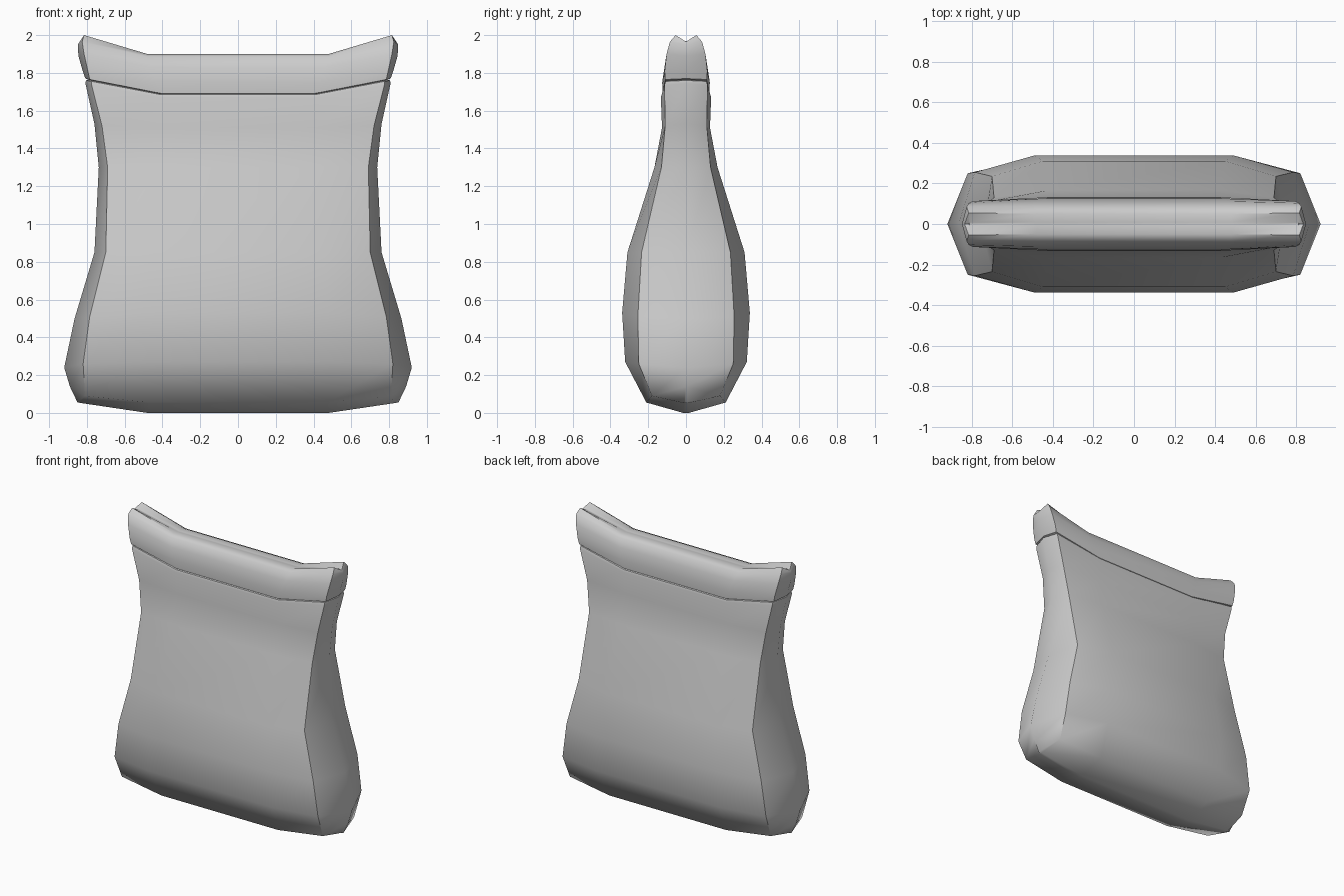
import bpy, bmesh, math


def loft(name, rings):
    """Ten-sided rings: (flat x,y,z), (corner x,y,z), (side x,z)."""
    bm = bmesh.new()
    loops = []
    for (f, d, zf), (c, e, zc), (t, zt) in rings:
        pts = [(f, -d, zf), (c, -e, zc), (t, 0, zt), (c, e, zc), (f, d, zf),
               (-f, d, zf), (-c, e, zc), (-t, 0, zt), (-c, -e, zc), (-f, -d, zf)]
        loops.append([bm.verts.new(p) for p in pts])
    for a, b in zip(loops, loops[1:]):
        for i in range(10):
            j = (i + 1) % 10
            bm.faces.new((a[i], a[j], b[j], b[i]))
    # close both ends with strips running across the thickness
    for r in (loops[0], loops[-1]):
        for ids in ((1, 2, 3), (0, 1, 3, 4), (9, 0, 4, 5), (8, 9, 5, 6), (6, 7, 8)):
            bm.faces.new([r[i] for i in ids])
    bmesh.ops.remove_doubles(bm, verts=bm.verts, dist=0.0005)
    bmesh.ops.dissolve_degenerate(bm, edges=bm.edges, dist=0.0001)
    bmesh.ops.recalc_face_normals(bm, faces=bm.faces)
    me = bpy.data.meshes.new(name)
    bm.to_mesh(me)
    bm.free()
    ob = bpy.data.objects.new(name, me)
    bpy.context.collection.objects.link(ob)
    bpy.context.view_layer.objects.active = ob
    ob.select_set(True)
    bpy.ops.object.shade_smooth_by_angle(angle=math.radians(50))
    ob.select_set(False)
    return ob


# puffed pouch, bottom seam to the lip under the fold
loft("bag_body", [
    ((.48, .015, .00), (.83, .01, .052), (.85, .056)),
    ((.47, .21, .055), (.81, .18, .09), (.89, .14)),
    ((.50, .322, .27), (.82, .25, .26), (.92, .24)),
    ((.49, .338, .53), (.785, .255, .51), (.865, .50)),
    ((.45, .31, .85), (.70, .235, .85), (.76, .85)),
    ((.42, .167, 1.30), (.69, .13, 1.30), (.737, 1.30)),
    ((.41, .127, 1.51), (.72, .11, 1.52), (.76, 1.53)),
    ((.41, .133, 1.67), (.775, .114, 1.735), (.808, 1.745)),
    ((.41, .128, 1.685), (.775, .108, 1.755), (.805, 1.76)),
    ((.41, .110, 1.69), (.765, .090, 1.76), (.785, 1.765)),
])

# folded top band with raised, notched ends
loft("top_band", [
    ((.41, .105, 1.68), (.76, .085, 1.755), (.78, 1.76)),
    ((.41, .124, 1.692), (.785, .110, 1.765), (.808, 1.77)),
    ((.43, .126, 1.75), (.795, .113, 1.81), (.822, 1.81)),
    ((.46, .112, 1.83), (.815, .103, 1.90), (.845, 1.89)),
    ((.48, .085, 1.885), (.825, .085, 1.965), (.848, 1.95)),
    ((.48, .050, 1.90), (.815, .055, 2.00), (.835, 1.965)),
    ((.48, .008, 1.897), (.81, .008, 1.97), (.815, 1.965)),
])
